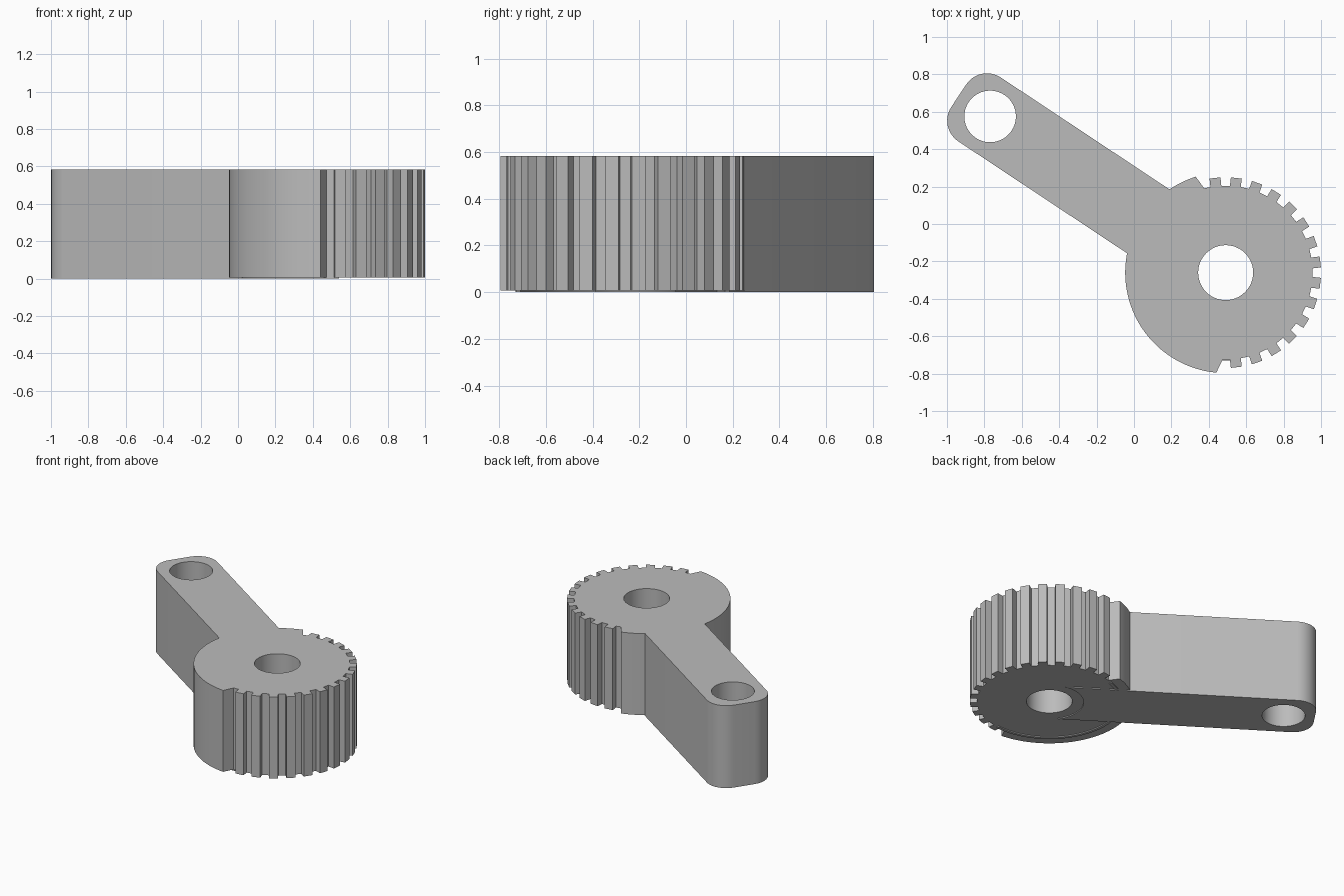
import bpy
import bmesh
from math import sin, cos, radians, degrees, asin

cube = bpy.data.objects.get("Cube")
if cube:
    bpy.data.objects.remove(cube, do_unlink=True)

HUB_X, HUB_Y = 0.49, -0.26
ARM_ANGLE = 146.45
HEIGHT, STEP = 0.583, 0.007
BLANK_R, TIP_R, ROOT_R, BORE_R = 0.537, 0.51, 0.465, 0.147
HALF_WIDTH, ARM_END, CORNER_R = 0.205, 1.712, 0.133
PIN_U, PIN_R = 1.511, 0.138
TEETH, PITCH = 15, 360 / 28

grey = bpy.data.materials.new("plain grey")
grey.use_nodes = True
grey.diffuse_color = (0.5, 0.5, 0.5, 1)
grey.node_tree.nodes["Principled BSDF"].inputs["Base Color"].default_value = (0.5, 0.5, 0.5, 1)


def polar(r, angle):
    return HUB_X + r * cos(radians(angle)), HUB_Y + r * sin(radians(angle))


def arm_point(u, v):
    """Point u along the arm and v across it, measured from the hub."""
    c, s = cos(radians(ARM_ANGLE)), sin(radians(ARM_ANGLE))
    return HUB_X + u * c - v * s, HUB_Y + u * s + v * c


def hub_arc(r, start, end, steps):
    return [polar(r, start + (end - start) * i / steps) for i in range(steps + 1)]


def arm_arc(u, v, r, start, end, steps):
    angles = [radians(start + (end - start) * i / steps) for i in range(steps + 1)]
    return [arm_point(u + r * cos(a), v + r * sin(a)) for a in angles]


def arm_tip():
    u, v = ARM_END - CORNER_R, HALF_WIDTH - CORNER_R
    return arm_arc(u, -v, CORNER_R, -90, 0, 12) + arm_arc(u, v, CORNER_R, 0, 90, 12)


def extrude_outline(name, loops, bottom, top):
    """Fill the outline, leaving inner loops open as holes, and extrude it."""
    bm = bmesh.new()
    for points in loops:
        verts = [bm.verts.new((x, y, bottom)) for x, y in points]
        for a, b in zip(verts, verts[1:] + verts[:1]):
            bm.edges.new((a, b))
    bmesh.ops.triangle_fill(bm, use_beauty=True, use_dissolve=False, edges=bm.edges[:])
    result = bmesh.ops.extrude_face_region(bm, geom=bm.faces[:], use_keep_orig=True)
    for item in result["geom"]:
        if isinstance(item, bmesh.types.BMVert):
            item.co.z = top
    bmesh.ops.recalc_face_normals(bm, faces=bm.faces[:])
    mesh = bpy.data.meshes.new(name)
    bm.to_mesh(mesh)
    bm.free()
    mesh.materials.append(grey)
    obj = bpy.data.objects.new(name, mesh)
    bpy.context.collection.objects.link(obj)
    bpy.ops.object.select_all(action="DESELECT")
    obj.select_set(True)
    bpy.context.view_layer.objects.active = obj
    bpy.ops.object.shade_smooth_by_angle(angle=radians(20))
    return obj


# Holes
bore = hub_arc(BORE_R, 0, 352.5, 47)
pin_hole = arm_arc(PIN_U, 0, PIN_R, 0, 352.5, 47)

# Gear sector and lever arm in one outline
joint = degrees(asin(HALF_WIDTH / BLANK_R))
outline = hub_arc(BLANK_R, 107.3, ARM_ANGLE - joint, 8)
outline += arm_tip()
outline += hub_arc(BLANK_R, ARM_ANGLE + joint, 264.7, 40)
outline.append(polar(ROOT_R, -92))
for i in range(TEETH):
    a = (i - (TEETH - 1) / 2 + 0.5) * PITCH
    outline += [polar(ROOT_R, a - 3.6), polar(TIP_R, a - 3.3),
                polar(TIP_R, a + 3.3), polar(ROOT_R, a + 3.6)]
outline.append(polar(ROOT_R, 104.3))
extrude_outline("gear_lever_body", [outline, bore, pin_hole], STEP, HEIGHT)

# Raised underside of the arm, curved around the bore
relief_r = 0.22
relief = degrees(asin(HALF_WIDTH / relief_r))
sole = arm_arc(0, 0, relief_r, relief, -relief, 24) + arm_tip()
extrude_outline("arm_underside", [sole, pin_hole], 0, STEP)

# Thin lips on the underside of the hub, either side of the arm
lip_in, lip_out = 0.45, 0.47
edge = degrees(asin(HALF_WIDTH / lip_in))
for name, start, end in (("long_lip", ARM_ANGLE + edge, 276),
                         ("short_lip", 108, ARM_ANGLE - edge)):
    lip = hub_arc(lip_out, start, end, 32) + hub_arc(lip_in, end, start, 32)
    extrude_outline(name, [lip], 0, STEP)
